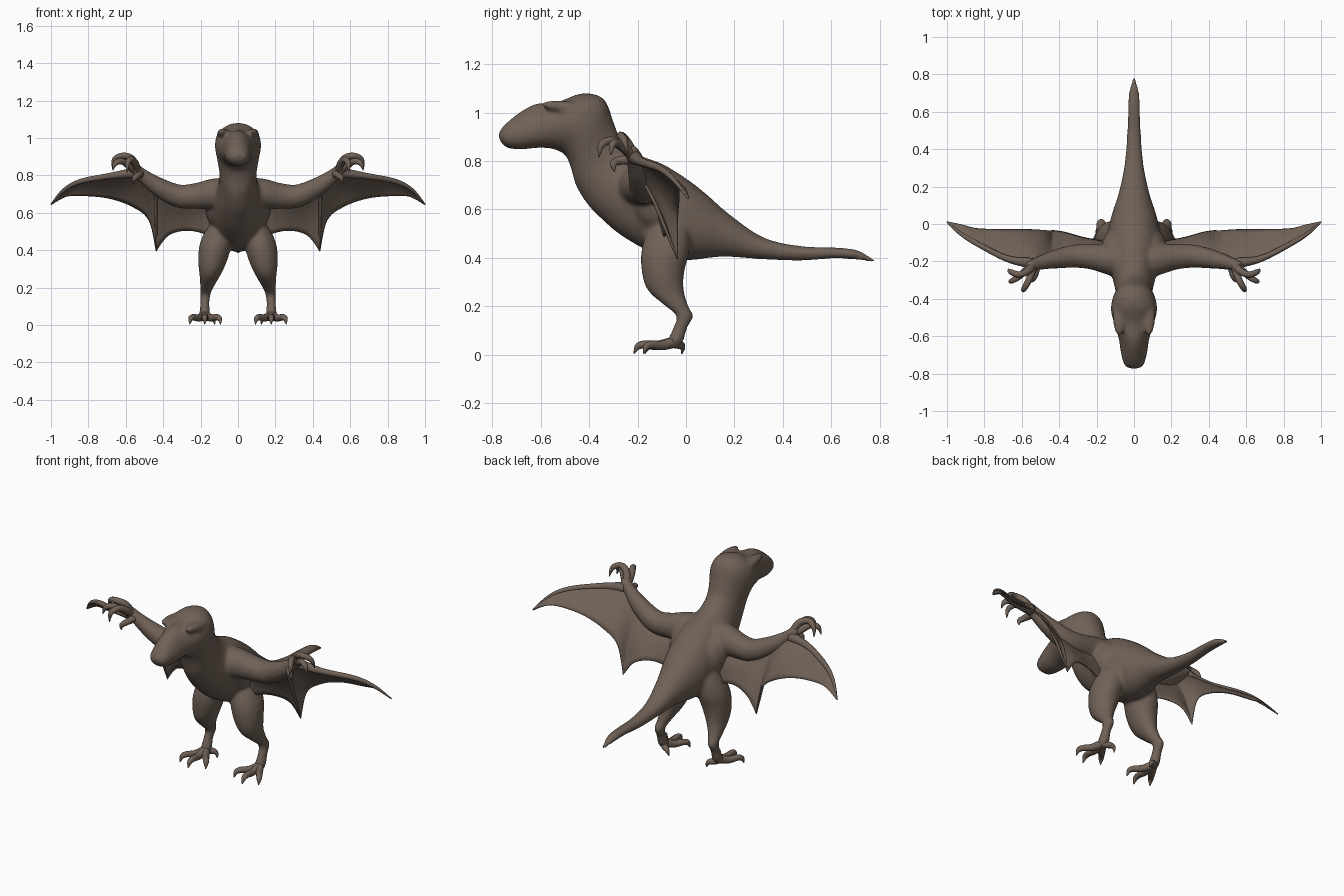
import bpy, bmesh, math
from mathutils import Vector, Matrix

if "Cube" in bpy.data.objects:
    bpy.data.objects.remove(bpy.data.objects["Cube"])

hide = bpy.data.materials.new("brown_hide")
hide.use_nodes = True
hide.diffuse_color = (0.16, 0.12, 0.095, 1)
bsdf = next(n for n in hide.node_tree.nodes if n.type == 'BSDF_PRINCIPLED')
bsdf.inputs["Base Color"].default_value = hide.diffuse_color
bsdf.inputs["Roughness"].default_value = 0.8


def smooth_path(rows, steps=5):
    """Catmull-Rom interpolation of rows of numbers."""
    rows = [Vector(r) for r in rows]
    out = []
    for i in range(len(rows) - 1):
        a, b = rows[max(i - 1, 0)], rows[i]
        c, d = rows[i + 1], rows[min(i + 2, len(rows) - 1)]
        for s in range(steps):
            t = s / steps
            out.append((b * 2 + (c - a) * t + (a * 2 - b * 5 + c * 4 - d) * t * t
                        + (b * 3 - a - c * 3 + d) * t ** 3) / 2)
    return out + [rows[-1]]


def skin(bm, rings):
    """Bridge closed rings of points and cap both ends."""
    vs = [[bm.verts.new(p) for p in ring] for ring in rings]
    n = len(vs[0])
    for a, b in zip(vs, vs[1:]):
        for i in range(n):
            bm.faces.new((a[i], a[(i + 1) % n], b[(i + 1) % n], b[i]))
    bm.faces.new(vs[0])
    bm.faces.new(vs[-1])


def ellipse(c, u, v, n, taper=0.0):
    ring = []
    for i in range(n):
        a = 2 * math.pi * i / n
        ring.append(c + u * math.cos(a) * (1 + taper * math.sin(a)) + v * math.sin(a))
    return ring


def tube(bm, rows, n=12, steps=5):
    """Tapered limb through rows of x, y, z, radius."""
    pts = smooth_path(rows, steps)
    rings = []
    u = None
    for i, p in enumerate(pts):
        t = Vector(pts[min(i + 1, len(pts) - 1)][:3]) - Vector(pts[max(i - 1, 0)][:3])
        t.normalize()
        u = (u - t * u.dot(t)).normalized() if u else t.orthogonal().normalized()
        r = max(p[3], 0.002)
        rings.append(ellipse(Vector(p[:3]), u * r, t.cross(u) * r, n))
    skin(bm, rings)


def ball(bm, centre, radii, pitch=0.0):
    bmesh.ops.create_uvsphere(bm, u_segments=24, v_segments=14, radius=1,
                              matrix=Matrix.Translation(centre) @ Matrix.Rotation(pitch, 4, 'X')
                              @ Matrix.Diagonal((*radii, 1)))


def finish(name, bm, mirror=True):
    bmesh.ops.recalc_face_normals(bm, faces=bm.faces)
    me = bpy.data.meshes.new(name)
    bm.to_mesh(me)
    bm.free()
    me.materials.append(hide)
    me.polygons.foreach_set("use_smooth", [True] * len(me.polygons))
    ob = bpy.data.objects.new(name, me)
    bpy.context.scene.collection.objects.link(ob)
    if mirror:
        ob.modifiers.new("mirror", 'MIRROR').use_mirror_merge = False
    return ob


# Head, neck, torso and tail: top y z, bottom y z, half width, top heaviness
sections = [
    (-.775, .91, -.77, .885, .03, 0), (-.755, .945, -.74, .855, .055, 0),
    (-.69, 1.0, -.68, .848, .07, -.2), (-.62, 1.037, -.61, .855, .08, -.2),
    (-.53, 1.045, -.55, .85, .104, 0), (-.43, 1.08, -.5, .825, .123, .1),
    (-.34, 1.058, -.475, .77, .115, .05), (-.297, .955, -.455, .70, .1, 0),
    (-.265, .885, -.41, .625, .102, 0), (-.19, .825, -.35, .562, .118, 0),
    (-.09, .785, -.26, .487, .135, .05), (.02, .715, -.12, .412, .138, .05),
    (.1, .65, 0, .39, .118, 0), (.18, .58, .15, .405, .082, 0),
    (.32, .485, .3, .395, .052, 0), (.47, .45, .47, .388, .038, 0),
    (.62, .443, .6, .397, .033, 0), (.71, .432, .7, .393, .027, 0),
    (.787, .388, .782, .378, .007, 0)]
body = bmesh.new()
rings = []
for s in smooth_path(sections):
    top, low = Vector((0, s[0], s[1])), Vector((0, s[2], s[3]))
    rings.append(ellipse((top + low) / 2, Vector((s[4], 0, 0)), (top - low) / 2, 32, s[5]))
skin(body, rings)

# Legs: x, y, z, half width, half depth
leg = [(.08, -.06, .6, .03, .04), (.098, -.07, .52, .07, .085), (.12, -.085, .43, .086, .1),
       (.136, -.095, .34, .077, .088), (.15, -.083, .265, .056, .075),
       (.167, -.037, .2, .036, .048), (.175, -.005, .16, .028, .036),
       (.178, -.024, .11, .025, .03), (.178, -.045, .055, .03, .034),
       (.178, -.055, .028, .02, .02)]
arm = [(.02, -.2, .68, .11), (.12, -.19, .70, .086), (.22, -.175, .69, .07),
       (.32, -.172, .69, .062), (.43, -.19, .742, .05), (.51, -.21, .8, .036),
       (.555, -.225, .84, .03), (.57, -.235, .855, .015)]
for side in (1, -1):
    skin(body, [ellipse(Vector((side * p[0], p[1], p[2])), Vector((p[3], 0, 0)),
                        Vector((0, p[4], 0)), 20) for p in smooth_path(leg)])
    tube(body, [(side * x, y, z, r) for x, y, z, r in arm], 20)
    # Shoulder muscle, brow ridge and eye
    ball(body, (side * .09, -.13, .63), (.085, .1, .13), .5)
    ball(body, (side * .08, -.49, 1.022), (.034, .11, .026), -.12)
    ball(body, (side * .094, -.49, .992), (.018, .032, .022))
body_ob = finish("body", body, mirror=False)
remesh = body_ob.modifiers.new("blend", 'REMESH')
remesh.mode = 'VOXEL'
remesh.voxel_size = 0.009
remesh.use_smooth_shade = True
soften = body_ob.modifiers.new("soften", 'SMOOTH')
soften.factor = 0.5
soften.iterations = 12

# Wing membranes: upper edge x y z, lower edge x y z
inner = [(.08, -.15, .68, .12, -.1, .47), (.25, -.17, .67, .26, -.075, .505),
         (.36, -.18, .7, .37, -.045, .48), (.44, -.19, .745, .437, -.035, .395)]
outer = [inner[-1], (.49, -.2, .78, .475, -.035, .56), (.545, -.21, .815, .57, -.03, .636),
         (.68, -.185, .797, .7, -.03, .68), (.84, -.105, .768, .84, -.025, .692),
         (.93, -.05, .722, .92, -.005, .687), (1, .01, .645, .998, .012, .645)]
wing = bmesh.new()
ROWS = 8
for panel in (inner, outer):
    grid = []
    for p in smooth_path(panel, 6):
        top, low = Vector(p[:3]), Vector(p[3:])
        billow = Vector((0, 0.04, 0.03)) * (top - low).length
        grid.append([wing.verts.new(top.lerp(low, k / ROWS)
                                    + billow * math.sin(math.pi * k / ROWS))
                     for k in range(ROWS + 1)])
    for a, b in zip(grid, grid[1:]):
        for k in range(ROWS):
            wing.faces.new((a[k], a[k + 1], b[k + 1], b[k]))
bmesh.ops.remove_doubles(wing, verts=wing.verts, dist=0.0005)
wing_ob = finish("wing_membranes", wing)
thick = wing_ob.modifiers.new("thickness", 'SOLIDIFY')
thick.thickness = 0.007
thick.offset = 0

# Wing spars: the leading edge and the rib down to the lower point
spars = bmesh.new()
tube(spars, [(p[0], p[1], p[2], r) for p, r in
             zip(outer[2:], (.03, .018, .014, .01, .003))])
tube(spars, [(.44, -.19, .745, .01), (.439, -.135, .64, .008),
             (.438, -.085, .52, .007), (.437, -.035, .395, .003)], 8)
finish("wing_spars", spars)

# Hands: clawed fingers curling from the wrist
RADII = (.024, .02, .017, .014, .002)
fingers = [
    [(.54, -.215, .82), (.565, -.25, .885), (.615, -.27, .905), (.66, -.255, .885), (.672, -.24, .835)],
    [(.54, -.215, .82), (.55, -.27, .865), (.57, -.315, .885), (.59, -.35, .865), (.592, -.36, .815)],
    [(.54, -.215, .82), (.58, -.25, .85), (.62, -.285, .875), (.655, -.305, .865), (.67, -.31, .825)],
    [(.52, -.21, .81), (.525, -.25, .805), (.535, -.285, .8), (.553, -.3, .785), (.56, -.295, .755)]]
hands = bmesh.new()
for finger in fingers:
    tube(hands, [(*p, r) for p, r in zip(finger, RADII)], 10)
finish("hand_claws", hands)

# Feet: three spread front toes and one rear toe
feet = bmesh.new()
for dx, reach in ((-.085, .12), (0, .165), (.08, .125)):
    path = [(0, 0, .052), (.4, .4, .038), (.75, .72, .042), (.93, .9, .034), (1, 1, .004)]
    tube(feet, [(.178 + dx * a, -.05 - reach * b, z, r)
                for (a, b, z), r in zip(path, RADII)], 10)
tube(feet, [(.178, -.05, .048, .022), (.16, -.03, .042, .019), (.14, -.018, .037, .015),
            (.128, -.014, .022, .009), (.125, -.018, .003, .002)], 10)
finish("foot_claws", feet)
